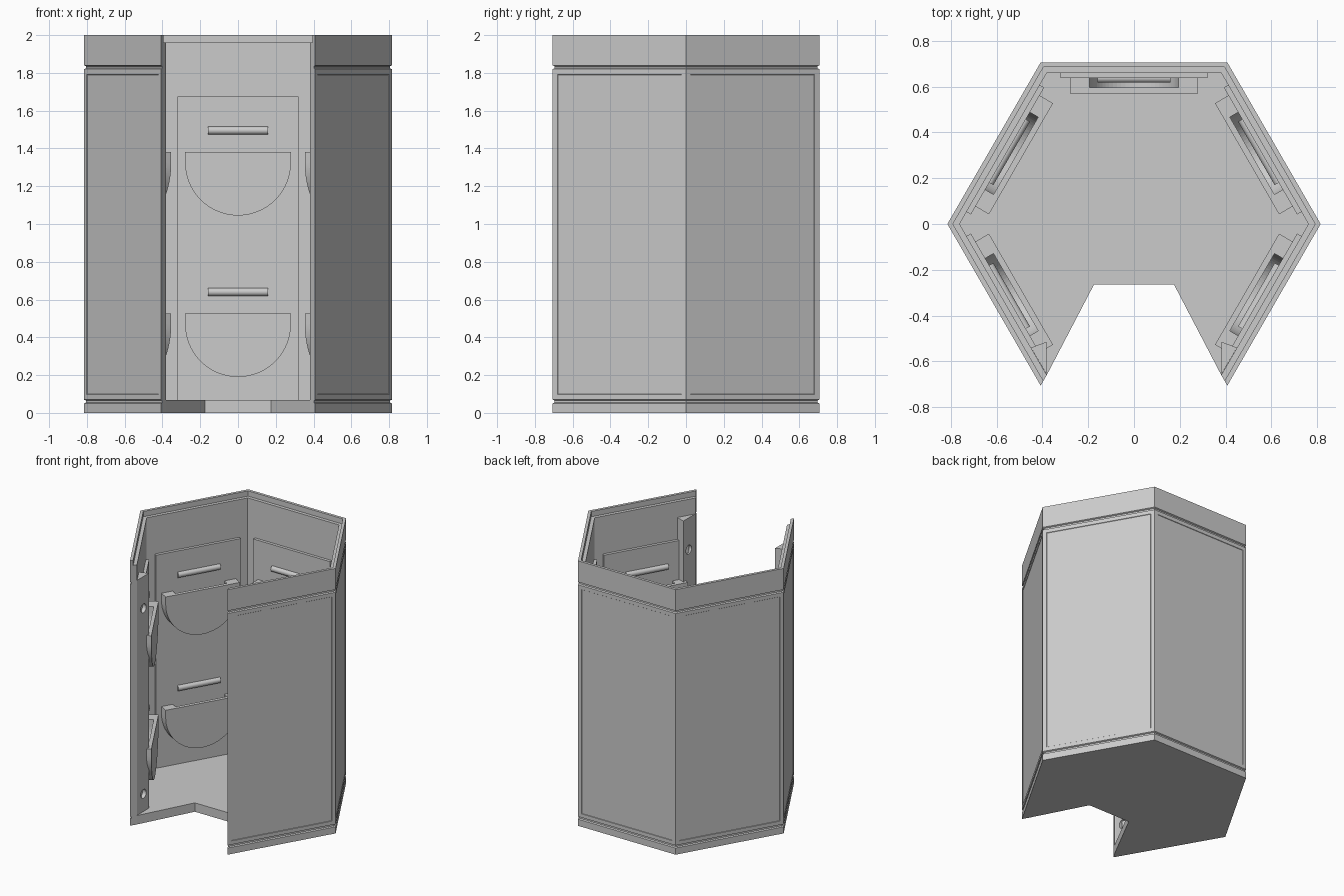
import bpy, bmesh, math
from mathutils import Matrix, Vector

if "Cube" in bpy.data.objects:
    bpy.data.objects.remove(bpy.data.objects["Cube"])

COS30 = math.cos(math.radians(30))
grey = bpy.data.materials.new("light_grey")
grey.diffuse_color = (0.6, 0.6, 0.6, 1)
grey.use_nodes = True
grey.node_tree.nodes["Principled BSDF"].inputs["Base Color"].default_value = grey.diffuse_color


def finish(name, bm, matrix=None, smooth=False):
    bmesh.ops.recalc_face_normals(bm, faces=bm.faces)
    if matrix:
        bm.transform(matrix)
    me = bpy.data.meshes.new(name)
    bm.to_mesh(me)
    bm.free()
    me.materials.append(grey)
    ob = bpy.data.objects.new(name, me)
    bpy.context.collection.objects.link(ob)
    if smooth:
        bpy.ops.object.select_all(action='DESELECT')
        ob.select_set(True)
        bpy.context.view_layer.objects.active = ob
        bpy.ops.object.shade_smooth_by_angle(angle=math.radians(30))
    return ob


def prism(bm, points, offset):
    """Extrude a flat outline along an offset."""
    bottom = [bm.verts.new(p) for p in points]
    top = [bm.verts.new(Vector(p) + Vector(offset)) for p in points]
    bm.faces.new(bottom)
    bm.faces.new(top[::-1])
    n = len(points)
    for i in range(n):
        j = (i + 1) % n
        bm.faces.new((bottom[i], bottom[j], top[j], top[i]))


# Hexagonal shell, open at the front: wall section (apothem, z) swept round
section = [(.706, 0), (.706, .05), (.696, .055), (.696, .065), (.706, .07),
           (.706, 1.82), (.696, 1.825), (.696, 1.835), (.706, 1.84), (.706, 2),
           (.685, 2), (.685, 1.96), (.66, 1.96), (.66, 0)]
bm = bmesh.new()
rings = []
for k in range(6):
    a = math.radians(-60 + 60 * k)
    rings.append([bm.verts.new((r / COS30 * math.cos(a), r / COS30 * math.sin(a), z))
                  for r, z in section])
outer = []
n = len(section)
for r0, r1 in zip(rings, rings[1:]):
    for i in range(n):
        j = (i + 1) % n
        f = bm.faces.new((r0[i], r1[i], r1[j], r0[j]))
        if i == 4:
            outer.append(f)
bm.faces.new(rings[0])
bm.faces.new(rings[-1][::-1])
bmesh.ops.recalc_face_normals(bm, faces=bm.faces)
# Shallow recessed field on each outer face
bmesh.ops.inset_individual(bm, faces=outer, thickness=.04, depth=0)
bmesh.ops.inset_individual(bm, faces=outer, thickness=.003, depth=-.003)
finish("hexagonal_wall", bm)

# Floor with the entrance notch
R = .66 / COS30
floor = [(R * math.cos(math.radians(a)), R * math.sin(math.radians(a)), 0)
         for a in range(-60, 241, 60)]
floor += [(-.175, -.265, 0), (.175, -.265, 0)]
bm = bmesh.new()
prism(bm, floor, (0, 0, .067))
finish("floor", bm)


def arc(r, zc, y, steps=32):
    return [(r * math.cos(math.pi + math.pi * i / steps), y,
             zc + r * math.sin(math.pi + math.pi * i / steps)) for i in range(steps + 1)]


# Inner board, pockets and bars on each of the five walls
for k in range(-2, 3):
    turn = Matrix.Rotation(math.radians(60 * k), 4, 'Z')
    bm = bmesh.new()
    prism(bm, [(-.32, .638, .06), (.32, .638, .06), (.32, .638, 1.675), (-.32, .638, 1.675)],
          (0, .024, 0))
    finish("inner_board", bm, turn)
    for top in (.525, 1.38):
        zc = top - .055
        # Rounded pocket: solid front plate and U-shaped rim behind it
        bm = bmesh.new()
        big = [(-.28, .57, top)] + arc(.28, zc, .57) + [(.28, .57, top)]
        prism(bm, big, (0, .026, 0))
        o = [(-.28, .596, top)] + arc(.28, zc, .596) + [(.28, .596, top)]
        c = [(-.195, .596, top)] + arc(.195, zc, .596) + [(.195, .596, top)]
        for i in range(len(o) - 1):
            prism(bm, [o[i], o[i + 1], c[i + 1], c[i]], (0, .043, 0))
        bmesh.ops.remove_doubles(bm, verts=bm.verts, dist=1e-5)
        # Drop the internal faces shared between neighbouring pieces
        seen = {}
        for f in bm.faces:
            key = tuple(round(v, 4) for v in f.calc_center_median())
            seen.setdefault(key, []).append(f)
        bmesh.ops.delete(bm, geom=[f for g in seen.values() if len(g) > 1 for f in g],
                         context='FACES')
        finish("pocket", bm, turn, True)
        # Round bar above the pocket
        bm = bmesh.new()
        bmesh.ops.create_cone(bm, cap_ends=True, segments=24, radius1=.021, radius2=.021,
                              depth=.32, matrix=Matrix.Translation((0, .638, top + .115))
                              @ Matrix.Rotation(math.pi / 2, 4, 'Y'))
        finish("bar", bm, turn, True)

# Triangular door posts with two round holes
for s in (-1, 1):
    bm = bmesh.new()
    prism(bm, [(s * .383, -.655, .06), (s * .383, -.515, .06), (s * .45, -.54, .06)],
          (0, 0, 1.78))
    post = finish("door_post", bm)
    bm = bmesh.new()
    for z in (.2, 1.6):
        bmesh.ops.create_cone(bm, cap_ends=True, segments=24, radius1=.033, radius2=.033,
                              depth=.06, matrix=Matrix.Translation((s * .383, -.58, z))
                              @ Matrix.Rotation(math.pi / 2, 4, 'Y'))
    cutter = finish("hole_cutter", bm)
    cutter.hide_render = True
    cutter.hide_set(True)
    mod = post.modifiers.new("holes", 'BOOLEAN')
    mod.operation = 'DIFFERENCE'
    mod.object = cutter
